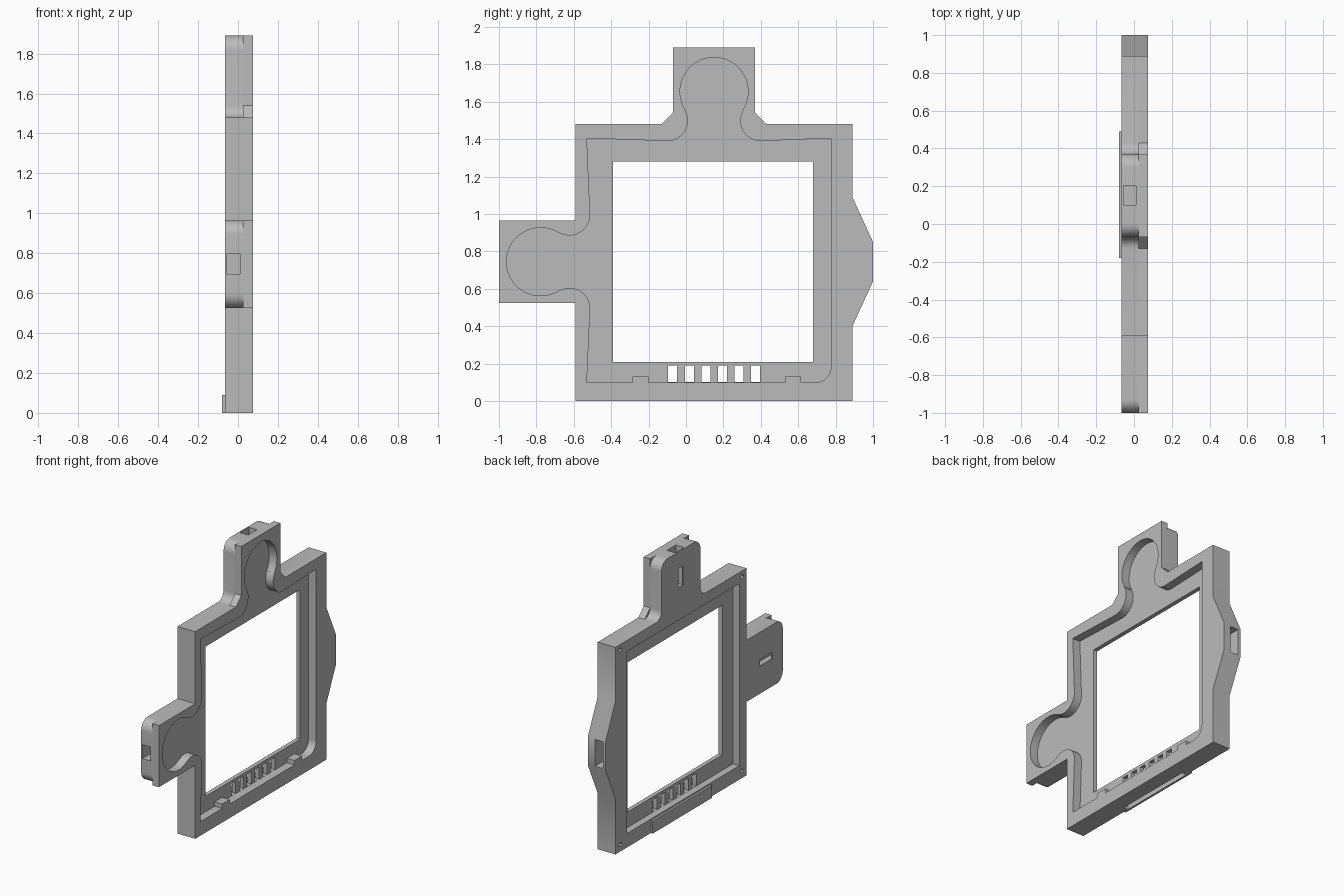
import bpy, bmesh, math

cube = bpy.data.objects.get("Cube")
if cube:
    bpy.data.objects.remove(cube, do_unlink=True)

grey = bpy.data.materials.new("plain grey")
grey.use_nodes = True
GREY = (0.5, 0.5, 0.5, 1)
grey.diffuse_color = GREY
grey.node_tree.nodes["Principled BSDF"].inputs["Base Color"].default_value = GREY

BACK, STEP, FRONT = -0.065, 0.025, 0.075      # layer limits along x
FLOOR_BACK, FLOOR_FRONT = -0.015, 0.015       # thin web around the window


def prism(name, pts, x0, x1):
    """Extrude a (y, z) outline from x0 to x1."""
    bm = bmesh.new()
    face = bm.faces.new([bm.verts.new((x0, y, z)) for y, z in pts])
    ext = bmesh.ops.extrude_face_region(bm, geom=[face])["geom"]
    verts = [v for v in ext if isinstance(v, bmesh.types.BMVert)]
    bmesh.ops.translate(bm, verts=verts, vec=(x1 - x0, 0, 0))
    bmesh.ops.recalc_face_normals(bm, faces=bm.faces)
    mesh = bpy.data.meshes.new(name)
    bm.to_mesh(mesh)
    bm.free()
    mesh.materials.append(grey)
    ob = bpy.data.objects.new(name, mesh)
    bpy.context.collection.objects.link(ob)
    return ob


def box(name, x0, x1, y0, y1, z0, z1):
    return prism(name, [(y0, z0), (y1, z0), (y1, z1), (y0, z1)], x0, x1)


def arc(cy, cz, r, a0, a1, n=10):
    angles = [math.radians(a0 + (a1 - a0) * i / n) for i in range(n + 1)]
    return [(cy + r * math.cos(a), cz + r * math.sin(a)) for a in angles]


def combine(target, tool, operation):
    mod = target.modifiers.new("bool", "BOOLEAN")
    mod.object, mod.operation, mod.solver = tool, operation, "EXACT"
    bpy.context.view_layer.update()
    deps = bpy.context.evaluated_depsgraph_get()
    mesh = bpy.data.meshes.new_from_object(target.evaluated_get(deps))
    target.modifiers.clear()
    target.data = mesh
    bpy.data.objects.remove(tool, do_unlink=True)


def cut(target, tool):
    combine(target, tool, "DIFFERENCE")


# Shared frame outline: right bulge side, then left side
right_side = [(-0.59, 0), (0.89, 0), (0.89, 0.4), (1, 0.64), (1, 0.85),
              (0.89, 1.09), (0.89, 1.48)]
left_top = [(-0.59, 1.48), (-0.59, 0.965)]
left_low = [(-0.59, 0.525)]

# Front layer: square tabs with chamfered roots
front_pts = (right_side
             + [(0.43, 1.48), (0.37, 1.54), (0.37, 1.89), (-0.07, 1.89),
                (-0.07, 1.54), (-0.13, 1.48)]
             + left_top + [(-1, 0.965), (-1, 0.525)] + left_low)

# Back layer: rounded tabs with filleted root
R = 0.07
back_pts = (right_side
            + arc(0.43, 1.54, 0.06, 270, 180, 6)
            + arc(0.37 - R, 1.89 - R, R, 0, 90)
            + arc(-0.07 + R, 1.89 - R, R, 90, 180)
            + arc(-0.13, 1.54, 0.06, 0, -90, 6)
            + left_top
            + arc(-1 + R, 0.965 - R, R, 90, 180)
            + arc(-1 + R, 0.525 + R, R, 180, 270)
            + left_low)

frame = prism("frame", front_pts, STEP, FRONT)
combine(frame, prism("back_layer", back_pts, BACK, STEP), "UNION")

# Lip along the lower back edge
combine(frame, box("lip", -0.08, -0.05, -0.18, 0.49, 0, 0.09), "UNION")

# Front recess with a keyhole-shaped pocket reaching into each tab
tilt = math.degrees(math.atan2(0.155, 0.25))
knob = (arc(-0.25, 0.11, 0.11, -90, tilt, 14)
        + arc(0, 0.265, 0.182, 180 + tilt, -tilt, 36)
        + arc(0.25, 0.11, 0.11, 180 - tilt, 270, 14))
side_knob = [(-0.513 - v, 0.745 + u) for u, v in knob]
top_knob = [(0.15 + u, 1.39 + v) for u, v in knob]
recess = ([(-0.53, 0.1)] + side_knob + [(-0.53, 1.405)] + top_knob
          + [(0.775, 1.405)] + arc(0.695, 0.18, 0.08, 0, -90))
cut(frame, prism("front_recess", recess, FLOOR_FRONT, 0.2))

# Back recess and window
cut(frame, box("back_recess", -0.2, FLOOR_BACK, -0.51, 0.76, 0.1, 1.4))
cut(frame, box("window", -0.2, 0.2, -0.39, 0.68, 0.21, 1.28))

# Row of vent slots under the window
for i in range(6):
    y = -0.095 + 0.0885 * i
    cut(frame, box("vent", -0.04, 0.04, y, y + 0.048, 0.101, 0.19))

# Latch pockets in the tab ends with a slot through the back
cut(frame, box("top_pocket", -0.055, 0.01, 0.1, 0.2, 1.62, 2))
cut(frame, box("top_slot", -0.1, -0.03, 0.125, 0.175, 1.63, 1.77))
cut(frame, box("side_pocket", -0.055, 0.01, -1.1, -0.73, 0.695, 0.795))
cut(frame, box("side_slot", -0.1, -0.03, -0.88, -0.74, 0.72, 0.77))

# Latch sockets in the bulge and the bottom edge
cut(frame, box("bulge_socket", -0.045, 0.02, 0.88, 1.1, 0.65, 0.84))
cut(frame, box("bottom_socket", -0.065, -0.03, -0.14, 0.45, -0.1, 0.06))

# Screw holes in the back corners
for y in (-0.54, 0.835):
    for z in (0.05, 1.44):
        cut(frame, prism("screw_hole", arc(y, z, 0.015, 0, 330, 11), -0.2, 0.0))

# Small retaining clips at the bottom of the front recess
for i, y in enumerate((-0.285, 0.53)):
    box("clip_%d" % (i + 1), FLOOR_FRONT, FRONT, y, y + 0.085, 0.1, 0.132)

# Smooth the curved walls while keeping hard edges
bpy.ops.object.select_all(action="DESELECT")
frame.select_set(True)
bpy.context.view_layer.objects.active = frame
bpy.ops.object.shade_smooth_by_angle(angle=math.radians(30))
